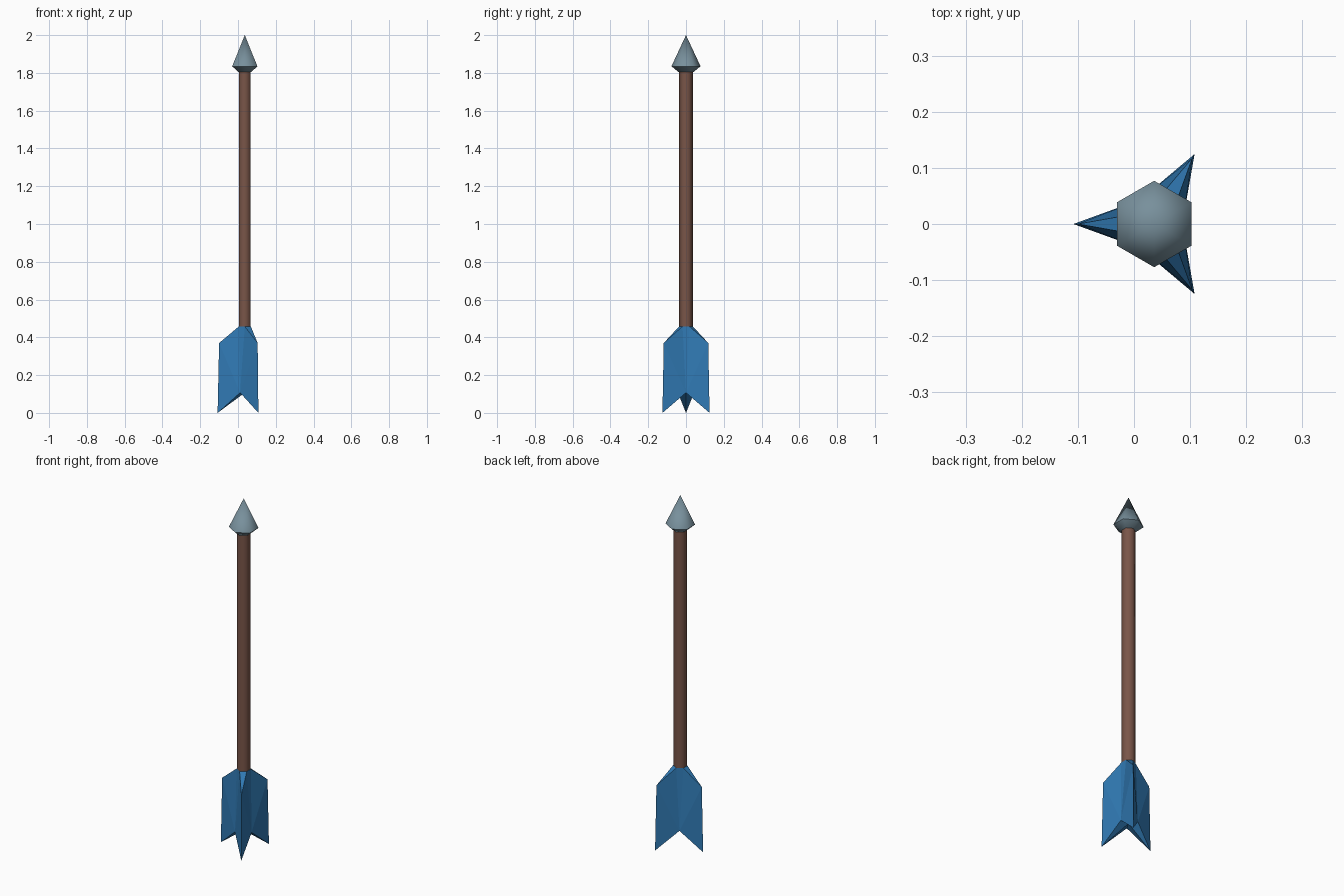
import bpy, bmesh, math

if "Cube" in bpy.data.objects:
    bpy.data.objects.remove(bpy.data.objects["Cube"])

CX = 0.036  # shaft axis, offset so the three vanes are centred in x


def srgb(h):
    vals = [int(h[i:i + 2], 16) / 255 for i in (0, 2, 4)]
    return [v / 12.92 if v <= 0.04045 else ((v + 0.055) / 1.055) ** 2.4 for v in vals] + [1]


def material(name, h):
    m = bpy.data.materials.new(name)
    m.diffuse_color = srgb(h)
    m.use_nodes = True
    m.node_tree.nodes["Principled BSDF"].inputs["Base Color"].default_value = m.diffuse_color
    return m


wood = material("brown wood", "795548")
steel = material("grey steel", "78909C")
blue = material("blue feather", "3079B3")


def polar(r, deg, z):
    a = math.radians(deg)
    return (CX + r * math.cos(a), r * math.sin(a), z)


def finish(name, bm, mat, smooth):
    bmesh.ops.recalc_face_normals(bm, faces=bm.faces)
    me = bpy.data.meshes.new(name)
    bm.to_mesh(me)
    bm.free()
    ob = bpy.data.objects.new(name, me)
    bpy.context.collection.objects.link(ob)
    me.materials.append(mat)
    if smooth:
        bpy.ops.object.select_all(action='DESELECT')
        ob.select_set(True)
        bpy.context.view_layer.objects.active = ob
        bpy.ops.object.shade_smooth_by_angle(angle=math.radians(65))
    return ob


def hex_lathe(name, profile, mat):
    """Six-sided solid from (radius, z) rings; radius 0 closes to a point."""
    bm = bmesh.new()
    rings = []
    for r, z in profile:
        n = 6 if r else 1
        rings.append([bm.verts.new(polar(r, 30 + 60 * i, z)) for i in range(n)])
    for a, b in zip(rings, rings[1:]):
        for i in range(6):
            j = (i + 1) % 6
            quad = [a[i], a[j], b[j], b[i]] if len(b) == 6 else [a[i], a[j], b[0]]
            bm.faces.new(quad)
    for ring in (rings[0], rings[-1]):
        if len(ring) == 6:
            bm.faces.new(ring)
    return finish(name, bm, mat, True)


# Shaft and arrowhead
hex_lathe("shaft", [(0.036, 0.3), (0.036, 1.81)], wood)
hex_lathe("arrowhead", [(0.04, 1.805), (0.077, 1.835), (0, 2.0)], steel)

# Fletching: three wedge-shaped vanes joined by shallow valleys
bm = bmesh.new()
top = [bm.verts.new(polar(0.037, 30 + 60 * i, 0.457)) for i in range(6)]
corner = [bm.verts.new(polar(0.136, 60 + 120 * k, 0.37)) for k in range(3)]
tip = [bm.verts.new(polar(0.144, 60 + 120 * k, 0.0)) for k in range(3)]
notch = [bm.verts.new(polar(0.05, 120 + 120 * k, 0.107)) for k in range(3)]
centre = bm.verts.new((CX, 0, 0.107))
bm.faces.new(top)
for k in range(3):
    n = (k + 1) % 3
    t0, t1, t2 = top[2 * k], top[2 * k + 1], top[(2 * k + 2) % 6]
    bm.faces.new((t0, t1, corner[k]))              # sloped front of the vane
    bm.faces.new((t1, t2, notch[k]))               # valley
    bm.faces.new((t1, notch[k], corner[k]))        # vane sides
    bm.faces.new((corner[k], notch[k], tip[k]))
    bm.faces.new((t2, corner[n], notch[k]))
    bm.faces.new((corner[n], tip[n], notch[k]))
    bm.faces.new((tip[k], notch[k], centre))       # underside
    bm.faces.new((notch[k], tip[n], centre))
finish("fletching", bm, blue, False)
